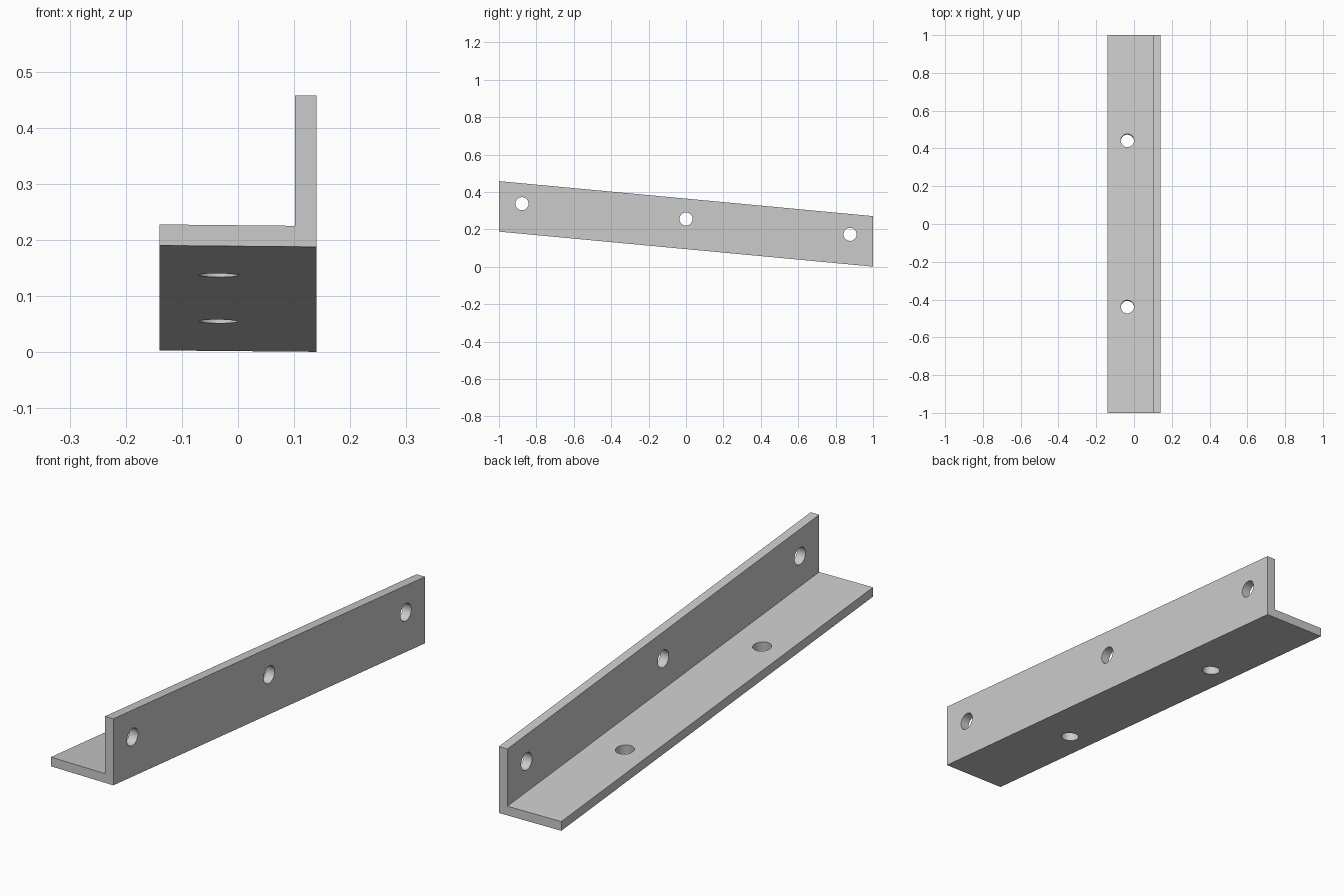
import bpy, bmesh, math

cube = bpy.data.objects.get("Cube")
if cube:
    bpy.data.objects.remove(cube, do_unlink=True)

SLOPE = -0.0935          # fall of the bar from front to back
MID_Z = 0.0942           # height of the lower corner at mid length
HOLE_R = 0.035

steel = bpy.data.materials.new("grey_steel")
steel.use_nodes = True
grey = (0.6, 0.6, 0.6, 1)
steel.diffuse_color = grey
steel.node_tree.nodes["Principled BSDF"].inputs["Base Color"].default_value = grey


def bar_z(y):
    return MID_Z + SLOPE * y


# Angle bar: L profile swept along its length, with upright end cuts
profile = [(-0.14, 0.0025), (0.14, 0), (0.14, 0.27), (0.102, 0.27),
           (0.102, 0.0375), (-0.14, 0.04)]
bm = bmesh.new()
front = [bm.verts.new((x, -1, z + bar_z(-1))) for x, z in profile]
back = [bm.verts.new((x, 1, z + bar_z(1))) for x, z in profile]
bm.faces.new(front)
bm.faces.new(back[::-1])
for i in range(len(profile)):
    j = (i + 1) % len(profile)
    bm.faces.new((front[i], back[i], back[j], front[j]))
bmesh.ops.recalc_face_normals(bm, faces=bm.faces)
mesh = bpy.data.meshes.new("angle_bar")
bm.to_mesh(mesh)
bm.free()
mesh.materials.append(steel)
bar = bpy.data.objects.new("angle_bar", mesh)
bpy.context.collection.objects.link(bar)

# Bolt holes: three through the upright flange, two through the flat one
cutters = []


def drill(name, location, rotation):
    bpy.ops.mesh.primitive_cylinder_add(vertices=48, radius=HOLE_R, depth=0.12,
                                        location=location, rotation=rotation)
    cutter = bpy.context.object
    cutter.name = name
    cutter.hide_render = True
    cutter.data.materials.append(steel)
    mod = bar.modifiers.new(name, "BOOLEAN")
    mod.operation = "DIFFERENCE"
    mod.solver = "EXACT"
    mod.object = cutter
    cutters.append(cutter)


for y in (-0.877, 0, 0.877):
    drill("upright_hole", (0.121, y, bar_z(y) + 0.161), (0, math.pi / 2, 0))
for y in (-0.44, 0.44):
    drill("flat_hole", (-0.035, y, bar_z(y) + 0.02), (math.atan(SLOPE), 0, 0))

# Apply the cuts, remove the cutters and smooth only the hole walls
bpy.ops.object.select_all(action="DESELECT")
bar.select_set(True)
bpy.context.view_layer.objects.active = bar
for mod in list(bar.modifiers):
    bpy.ops.object.modifier_apply(modifier=mod.name)
for cutter in cutters:
    bpy.data.objects.remove(cutter, do_unlink=True)
bpy.ops.object.shade_smooth_by_angle(angle=math.radians(30))
